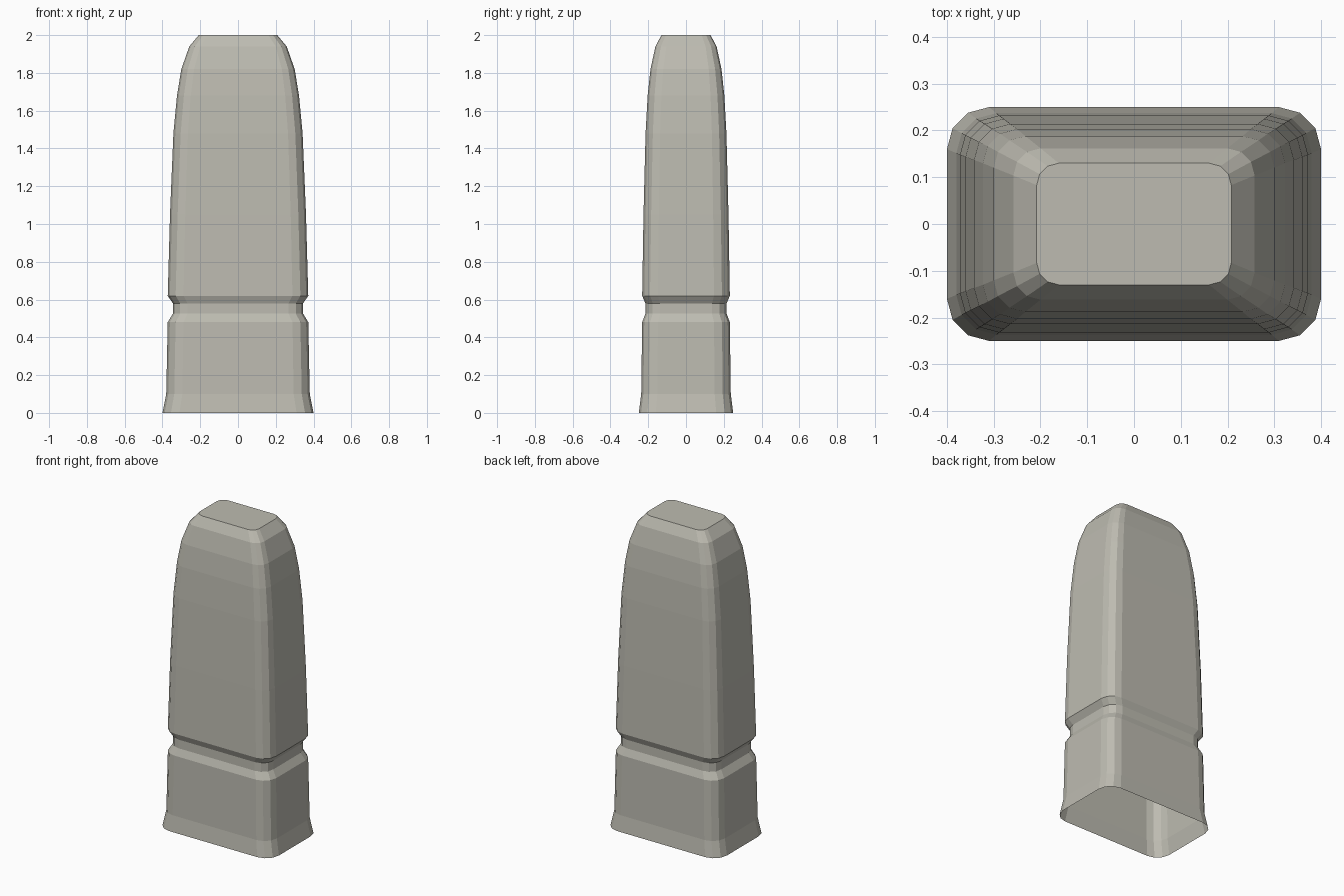
import bpy
import bmesh
from math import cos, sin, pi

cube = bpy.data.objects.get("Cube")
if cube:
    bpy.data.objects.remove(cube, do_unlink=True)

stone = bpy.data.materials.new("pale_stone")
stone.use_nodes = True
colour = (0.51, 0.50, 0.44, 1)
stone.diffuse_color = colour
stone.node_tree.nodes["Principled BSDF"].inputs["Base Color"].default_value = colour

# Levels of the post: height, half width, half depth
LEVELS = [
    (0.0, 0.40, 0.25),      # flared foot
    (0.10, 0.38, 0.237),
    (0.48, 0.372, 0.232),
    (0.525, 0.345, 0.215),  # groove
    (0.58, 0.345, 0.215),
    (0.62, 0.372, 0.232),   # tapering body
    (1.05, 0.36, 0.225),
    (1.48, 0.342, 0.214),
    (1.68, 0.323, 0.203),
    (1.82, 0.30, 0.188),    # curved shoulders
    (1.94, 0.258, 0.162),
    (2.0, 0.208, 0.13),     # flat top
]
CORNER_STEPS = 3


def rounded_ring(bm, z, hx, hy):
    """Rounded rectangle whose corner radius shrinks with its size."""
    r = 0.36 * hy
    ring = []
    for quarter, (sx, sy) in enumerate([(1, 1), (-1, 1), (-1, -1), (1, -1)]):
        for i in range(CORNER_STEPS + 1):
            a = (quarter + i / CORNER_STEPS) * pi / 2
            ring.append(bm.verts.new((sx * (hx - r) + r * cos(a),
                                      sy * (hy - r) + r * sin(a), z)))
    return ring


# Hollow shell, open underneath
bm = bmesh.new()
rings = [rounded_ring(bm, *level) for level in LEVELS]
for low, high in zip(rings, rings[1:]):
    for i in range(len(low)):
        j = (i + 1) % len(low)
        bm.faces.new((low[i], low[j], high[j], high[i]))
bm.faces.new(rings[-1])

mesh = bpy.data.meshes.new("stone_post")
bm.to_mesh(mesh)
bm.free()
mesh.materials.append(stone)
post = bpy.data.objects.new("stone_post", mesh)
bpy.context.collection.objects.link(post)
